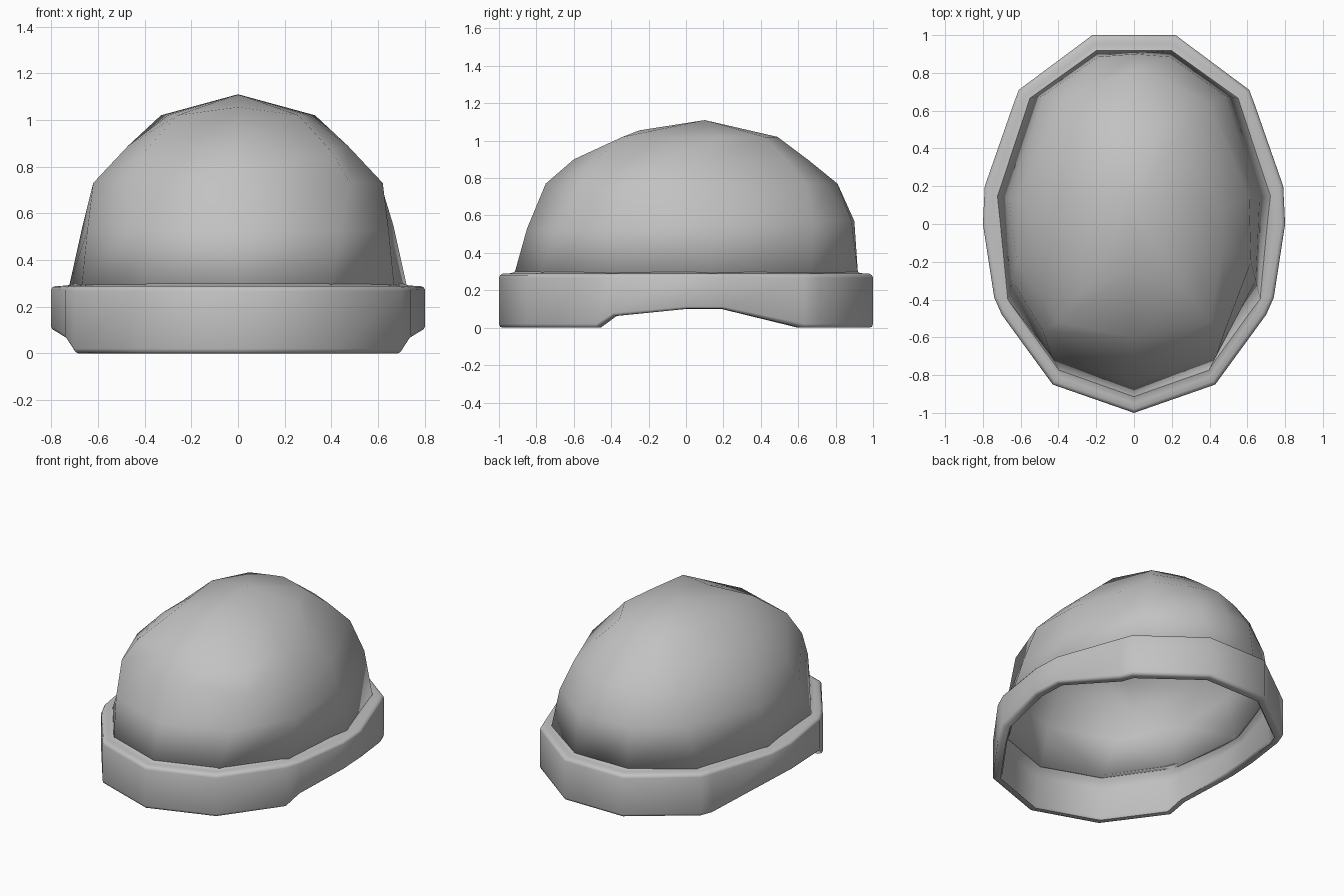
import bpy, bmesh, math

old = bpy.data.objects.get("Cube")
if old:
    bpy.data.objects.remove(old, do_unlink=True)

grey = bpy.data.materials.new("plain_grey")
grey.use_nodes = True
colour = (0.54, 0.54, 0.54, 1)
grey.diffuse_color = colour
grey.node_tree.nodes["Principled BSDF"].inputs["Base Color"].default_value = colour


def mirrored(half):
    """Closed ring from its +x half, running from front to back."""
    return half + [(-p[0], *p[1:]) for p in reversed(half) if p[0] > 0]


def loft(name, rings, closed=False, apex=None, angle=60):
    """Skin equal-length rings of points with quads."""
    bm = bmesh.new()
    loops = [[bm.verts.new(p) for p in ring] for ring in rings]
    pairs = list(zip(loops, loops[1:]))
    if closed:
        pairs.append((loops[-1], loops[0]))
    n = len(loops[0])
    for a, b in pairs:
        for i in range(n):
            j = (i + 1) % n
            bm.faces.new((a[i], a[j], b[j], b[i]))
    if apex:
        tip = bm.verts.new(apex)
        for i in range(n):
            bm.faces.new((loops[-1][i], loops[-1][(i + 1) % n], tip))
    bmesh.ops.recalc_face_normals(bm, faces=bm.faces)
    mesh = bpy.data.meshes.new(name)
    bm.to_mesh(mesh)
    bm.free()
    mesh.materials.append(grey)
    obj = bpy.data.objects.new(name, mesh)
    bpy.context.collection.objects.link(obj)
    bpy.ops.object.select_all(action="DESELECT")
    obj.select_set(True)
    bpy.context.view_layer.objects.active = obj
    bpy.ops.object.shade_smooth_by_angle(angle=math.radians(angle))
    return obj


# Dome: irregular faceted rings from the rim up to a low peak
rim = [(0, -0.92), (0.395, -0.78), (0.67, -0.4), (0.725, 0.15),
       (0.555, 0.665), (0.2, 0.92), (0, 0.92)]
middle = [(0, -0.85, 0.53), (0.44, -0.69, 0.53), (0.645, -0.3, 0.53), (0.665, 0.14, 0.55),
          (0.48, 0.68, 0.57), (0.19, 0.885, 0.57), (0, 0.9, 0.57)]
shoulder = [(0, -0.75, 0.77), (0.48, -0.57, 0.73), (0.62, -0.2, 0.73), (0.61, 0.14, 0.73),
            (0.4, 0.64, 0.77), (0.19, 0.745, 0.77), (0, 0.81, 0.77)]
slope = [(0, -0.6, 0.9), (0.4, -0.52, 0.865), (0.47, -0.14, 0.89), (0.47, 0.07, 0.89),
         (0.31, 0.54, 0.9), (0.15, 0.61, 0.9), (0, 0.65, 0.9)]
crown = [(0, -0.25, 1.055), (0.26, -0.34, 1.02), (0.3, -0.08, 1.02), (0.33, 0.19, 1.02),
         (0.21, 0.42, 1.02), (0.1, 0.46, 1.02), (0, 0.49, 1.02)]
base = [(x, y, 0.28) for x, y in rim]
dome = loft("dome", [mirrored(half) for half in (base, middle, shoulder, slope, crown)],
            apex=(0, 0.1, 1.11))
shell = dome.modifiers.new("shell", "SOLIDIFY")
shell.thickness = 0.03
shell.offset = -1

# Band: thick rim with a raised lower edge at each side
band_outline = mirrored([(0, -1), (0.43, -0.85), (0.7, -0.48), (0.74, -0.39),
                         (0.8, 0), (0.79, 0.2), (0.64, 0.63),
                         (0.61, 0.71), (0.22, 1)])
edge = [(-1, 0), (-0.48, 0), (-0.38, 0.07), (0, 0.1), (0.28, 0.1), (0.62, 0), (1, 0)]


def lower_edge(y):
    for (y0, z0), (y1, z1) in zip(edge, edge[1:]):
        if y <= y1:
            return z0 + (z1 - z0) * (y - y0) / (y1 - y0)
    return 0


def band_ring(inset, height):
    ring = []
    for x, y in band_outline:
        low = lower_edge(y)
        ring.append((x * (1 - inset / 0.8), y * (1 - inset), low + height * (0.29 - low)))
    return ring


# Cross-section: inset from the outside, and height from lower edge to top
section = [(0.02, 0), (0.005, 0.02), (0, 0.07), (0, 0.92), (0.006, 0.97), (0.02, 0.995),
           (0.05, 1), (0.07, 1.01), (0.095, 1.05), (0.105, 1.0),
           (0.08, 0.88), (0.065, 0.75), (0.06, 0.06), (0.05, 0)]
loft("band", [band_ring(d, h) for d, h in section], closed=True, angle=50)
